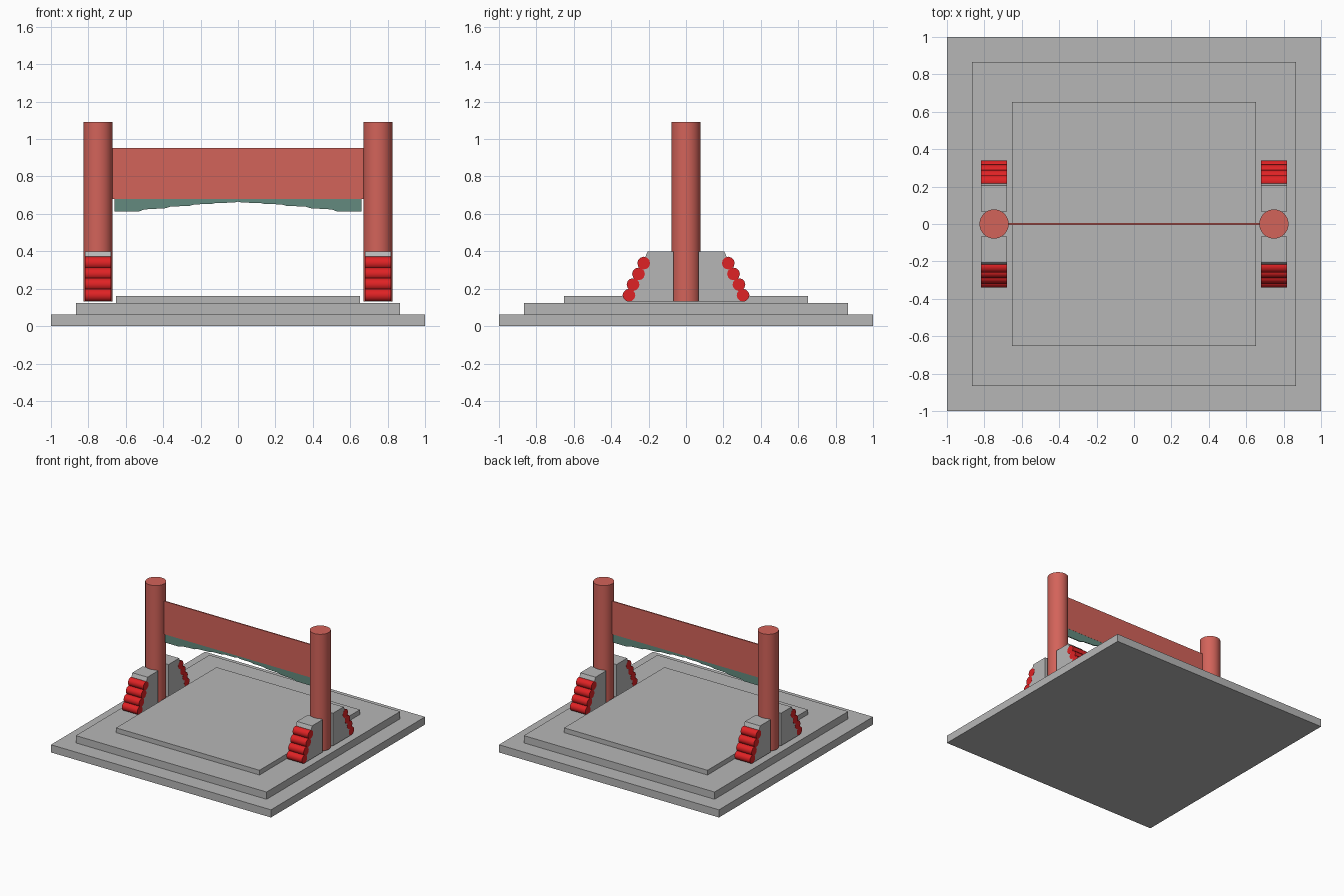
import bpy, bmesh, math

if "Cube" in bpy.data.objects:
    bpy.data.objects.remove(bpy.data.objects["Cube"])


def material(name, rgb):
    m = bpy.data.materials.new(name)
    m.diffuse_color = (*rgb, 1)
    m.use_nodes = True
    m.node_tree.nodes["Principled BSDF"].inputs["Base Color"].default_value = m.diffuse_color
    return m


GREY = material("stone grey", (0.47, 0.47, 0.47))
RUST = material("faded red", (0.65, 0.125, 0.102))
RED = material("bright red", (0.74, 0.016, 0.018))
TEAL = material("grey teal", (0.125, 0.255, 0.21))


def prism(name, pts, axis, lo, hi, mat):
    """Extrude a 2D outline along 'x' (pts are y,z) or 'y' (pts are x,z)."""
    bm = bmesh.new()
    place = (lambda p: (lo, *p)) if axis == 'x' else (lambda p: (p[0], lo, p[1]))
    face = bm.faces.new([bm.verts.new(place(p)) for p in pts])
    ext = bmesh.ops.extrude_face_region(bm, geom=[face])['geom']
    d = hi - lo
    bmesh.ops.translate(bm, verts=[v for v in ext if isinstance(v, bmesh.types.BMVert)],
                        vec=(d, 0, 0) if axis == 'x' else (0, d, 0))
    bmesh.ops.recalc_face_normals(bm, faces=bm.faces)
    me = bpy.data.meshes.new(name)
    bm.to_mesh(me)
    bm.free()
    me.materials.append(mat)
    ob = bpy.data.objects.new(name, me)
    bpy.context.collection.objects.link(ob)
    return ob


def box(name, x, y, z0, z1, mat):
    return prism(name, [(-x, z0), (x, z0), (x, z1), (-x, z1)], 'y', -y, y, mat)


def cylinder(name, loc, r, depth, sides, mat, rot=(0, 0, 0)):
    bpy.ops.mesh.primitive_cylinder_add(vertices=sides, radius=r, depth=depth,
                                        location=loc, rotation=rot)
    ob = bpy.context.object
    ob.name = name
    ob.data.materials.append(mat)
    bpy.ops.object.shade_smooth_by_angle(angle=math.radians(35))
    return ob


# Stepped base
box("base_lower", 1.0, 1.0, 0, 0.063, GREY)
box("base_middle", 0.867, 0.867, 0.063, 0.123, GREY)
box("base_upper", 0.652, 0.652, 0.123, 0.162, GREY)

# Thin crossbeam and the stepped-arch valance below it
box("crossbeam", 0.674, 0.005, 0.68, 0.951, RUST)
half = [(0.66, 0.613), (0.53, 0.613), (0.50, 0.624), (0.39, 0.63), (0.36, 0.639),
        (0.26, 0.643), (0.23, 0.651), (0.14, 0.653), (0.12, 0.659), (0.02, 0.66)]
arch = [(0.66, 0.68)] + half + [(0, 0.666)] + [(-x, z) for x, z in reversed(half)] + [(-0.66, 0.68)]
prism("valance", arch, 'y', -0.004, 0.004, TEAL)

rollers = [(0.226, 0.337), (0.254, 0.279), (0.283, 0.222), (0.305, 0.165)]
for sx, side in ((-1, "left"), (1, "right")):
    cx = sx * 0.748
    # Round post
    cylinder(f"{side}_post", (cx, 0, (0.132 + 1.092) / 2), 0.078, 0.96, 32, RUST)
    for sy, end in ((-1, "front"), (1, "back")):
        # Sloped foot block with rollers along its slope
        outline = [(0.067, 0.132), (0.315, 0.132), (0.205, 0.4), (0.067, 0.4)]
        prism(f"{side}_{end}_foot", [(sy * y, z) for y, z in outline], 'x',
              cx - 0.069, cx + 0.069, GREY)
        for i, (y, z) in enumerate(rollers):
            cylinder(f"{side}_{end}_roller_{i + 1}", (cx, sy * y, z), 0.034, 0.14, 12,
                     RED, (0, math.pi / 2, 0))
